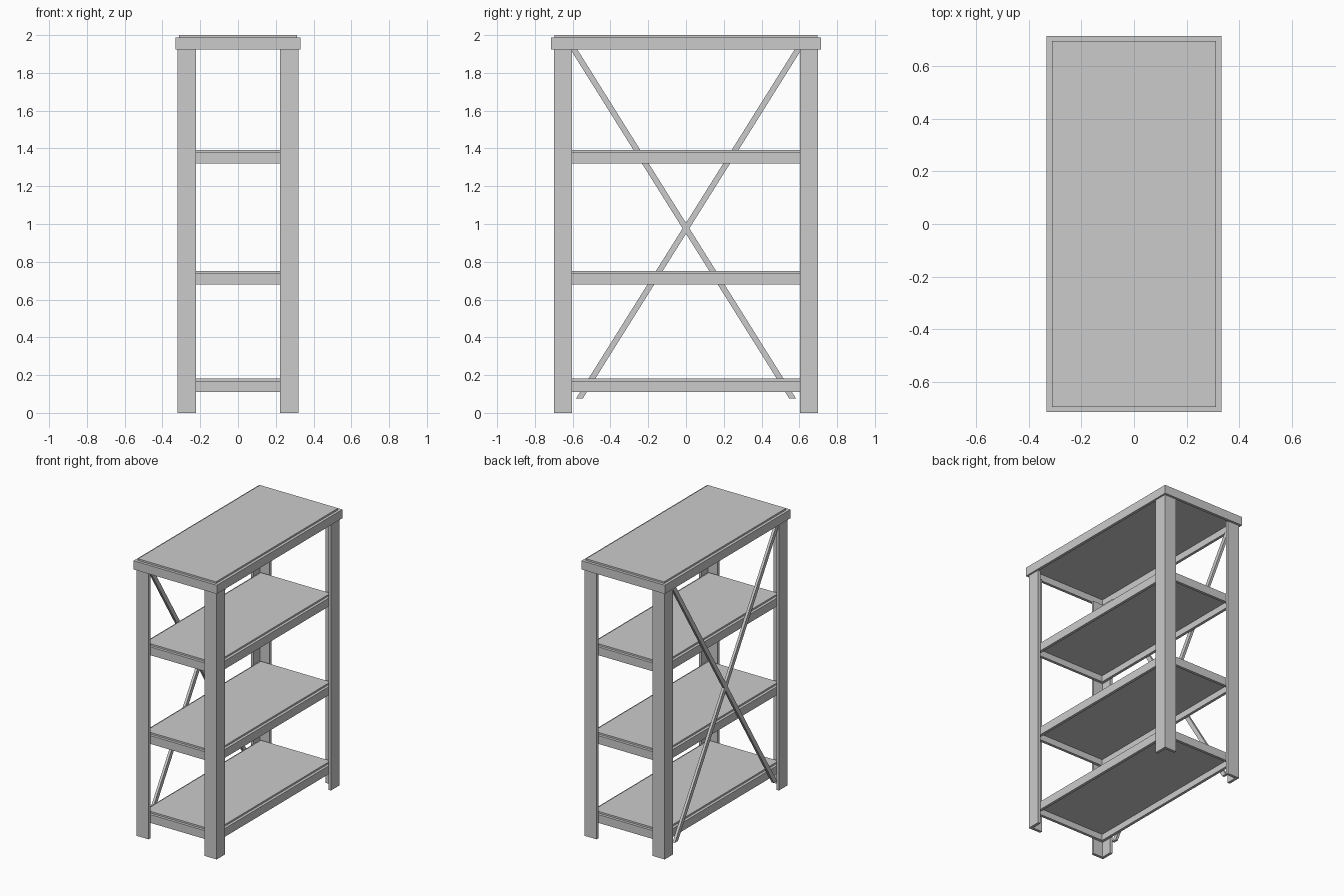
import bpy, bmesh

if "Cube" in bpy.data.objects:
    bpy.data.objects.remove(bpy.data.objects["Cube"])

def prism(name, pts, h, place):
    """Extrude a 2D profile by h; place maps (a, b, c) to x, y, z."""
    bm = bmesh.new()
    face = bm.faces.new([bm.verts.new(place(a, b, 0)) for a, b in pts])
    ext = bmesh.ops.extrude_face_region(bm, geom=[face])
    n = len(pts)
    top = [v for v in ext["geom"] if isinstance(v, bmesh.types.BMVert)]
    from mathutils import Vector
    shift = Vector(place(0, 0, h)) - Vector(place(0, 0, 0))
    bmesh.ops.translate(bm, verts=top, vec=shift)
    bmesh.ops.recalc_face_normals(bm, faces=bm.faces)
    me = bpy.data.meshes.new(name)
    bm.to_mesh(me)
    bm.free()
    ob = bpy.data.objects.new(name, me)
    bpy.context.collection.objects.link(ob)
    return ob

def box(name, x0, x1, y0, y1, z0, z1):
    return prism(name, [(x0, y0), (x1, y0), (x1, y1), (x0, y1)], z1 - z0,
                 lambda a, b, c: (a, b, z0 + c))

def tray(name, hx, hy, z0, z_rim, z_top, t=0.02):
    """Four rim rails around a thin raised board."""
    for s, side in ((-1, "left"), (1, "right")):
        xs = sorted((s * hx, s * (hx - t)))
        box(f"{name}_{side}_rail", *xs, -hy, hy, z0, z_rim)
    for s, side in ((-1, "front"), (1, "back")):
        ys = sorted((s * hy, s * (hy - t)))
        box(f"{name}_{side}_rail", -hx + t, hx - t, *ys, z0, z_rim)
    box(f"{name}_board", -hx + t, hx - t, -hy + t, hy - t, z_rim - 0.015, z_top)

# Angle-iron legs, corner facing outward
X, Y, W, T = 0.32, 0.70, 0.097, 0.02
profile = [(X, Y), (X - W, Y), (X - W, Y - T), (X - T, Y - T), (X - T, Y - W), (X, Y - W)]
for sx, nx in ((-1, "left"), (1, "right")):
    for sy, ny in ((-1, "front"), (1, "back")):
        prism(f"{ny}_{nx}_leg", [(sx * a, sy * b) for a, b in profile], 1.925,
              lambda a, b, c: (a, b, c))

# Top and three shelves
tray("top", 0.332, 0.716, 1.925, 1.988, 2.0)
for i, z in enumerate((0.11, 0.68, 1.32)):
    tray(f"shelf_{i + 1}", 0.298, 0.678, z, z + 0.06, z + 0.072)

# Crossed flat braces on the left side
for s, n in ((-1, "a"), (1, "b")):
    w = 0.018
    pts = [(s * 0.594 - w, 1.925), (s * 0.594 + w, 1.925),
           (-s * 0.565 + w, 0.075), (-s * 0.565 - w, 0.075)]
    prism(f"cross_brace_{n}", pts, 0.018, lambda a, b, c: (-0.319 + c, a, b))
